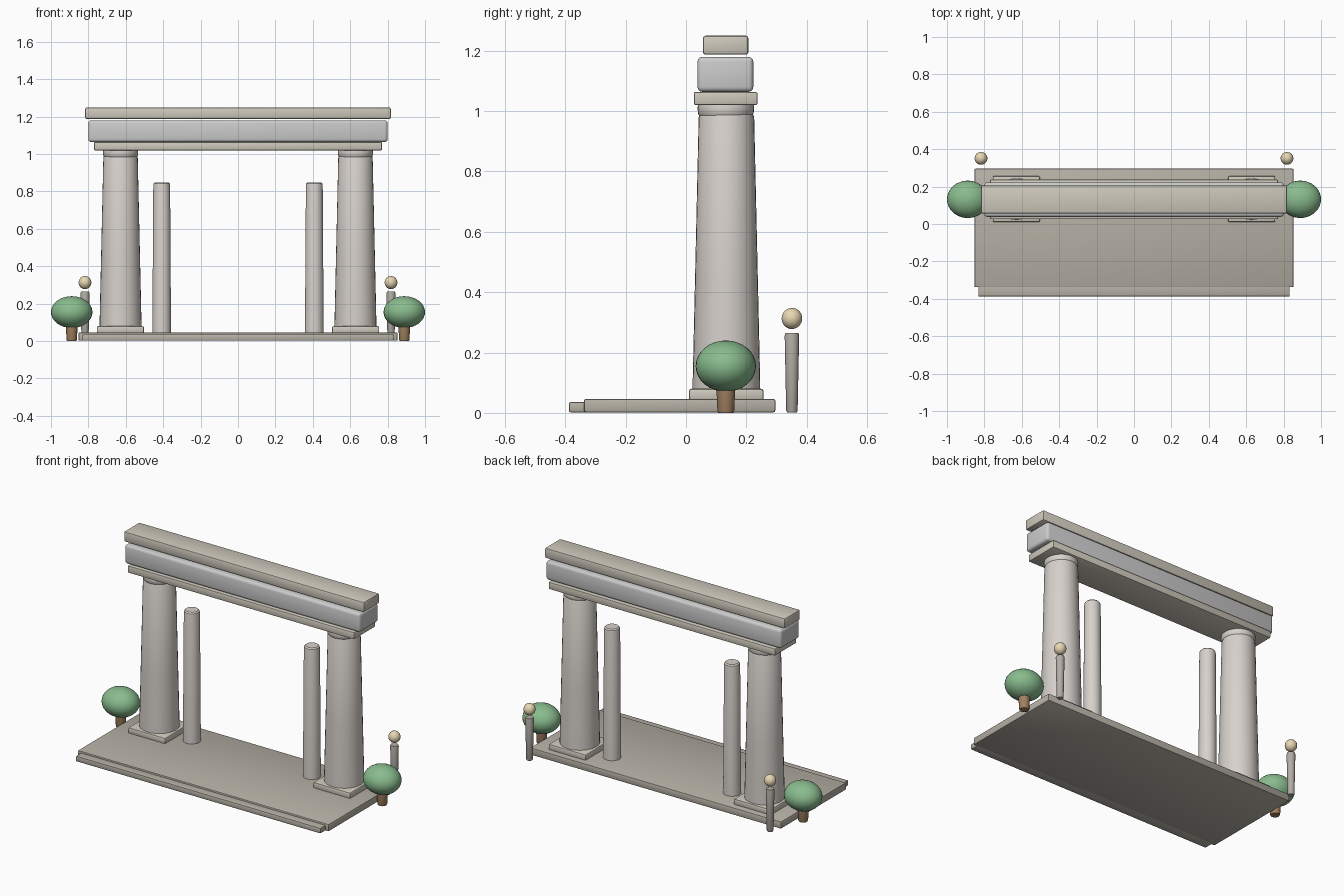
import bpy, math

if "Cube" in bpy.data.objects:
    bpy.data.objects.remove(bpy.data.objects["Cube"])


def material(name, rgb):
    m = bpy.data.materials.new(name)
    m.diffuse_color = (*rgb, 1)
    m.use_nodes = True
    m.node_tree.nodes["Principled BSDF"].inputs["Base Color"].default_value = m.diffuse_color
    return m


DARK = material("dark_stone", (0.47, 0.44, 0.38))
TAN = material("tan_stone", (0.62, 0.58, 0.50))
SHAFT = material("shaft_stone", (0.68, 0.64, 0.60))
PALE = material("pale_stone", (0.76, 0.76, 0.75))
POST = material("post_stone", (0.45, 0.42, 0.38))
GREEN = material("leaves", (0.25, 0.50, 0.27))
WOOD = material("bark", (0.36, 0.22, 0.12))
GOLD = material("lamp_glow", (0.80, 0.68, 0.45))


def finish(obj, name, mat):
    obj.name = name
    obj.data.materials.append(mat)
    bpy.ops.object.shade_smooth_by_angle(angle=math.radians(35))
    return obj


def box(name, x, y, z, mat, bevel=0.006, segments=2):
    """Bevelled block from (min, max) ranges."""
    bpy.ops.mesh.primitive_cube_add(size=1, location=[sum(r) / 2 for r in (x, y, z)])
    obj = bpy.context.object
    obj.scale = [r[1] - r[0] for r in (x, y, z)]
    bpy.ops.object.transform_apply(location=False, rotation=False, scale=True)
    mod = obj.modifiers.new("bevel", "BEVEL")
    mod.width, mod.segments = bevel, segments
    bpy.ops.object.modifier_apply(modifier=mod.name)
    return finish(obj, name, mat)


def turned(name, x, y, profile, mat, sides=32):
    """Closed solid of revolution from (radius, z) points."""
    verts, faces = [], []
    for r, z in profile:
        for i in range(sides):
            a = 2 * math.pi * i / sides
            verts.append((r * math.cos(a), r * math.sin(a), z))
    for k in range(len(profile) - 1):
        for i in range(sides):
            j = (i + 1) % sides
            b = k * sides
            faces.append((b + i, b + j, b + sides + j, b + sides + i))
    faces.append(tuple(reversed(range(sides))))
    faces.append(tuple(range(len(verts) - sides, len(verts))))
    mesh = bpy.data.meshes.new(name)
    mesh.from_pydata(verts, [], faces)
    obj = bpy.data.objects.new(name, mesh)
    bpy.context.collection.objects.link(obj)
    obj.location = (x, y, 0)
    bpy.ops.object.select_all(action="DESELECT")
    bpy.context.view_layer.objects.active = obj
    obj.select_set(True)
    return finish(obj, name, mat)


def ball(name, loc, radii, mat):
    bpy.ops.mesh.primitive_uv_sphere_add(segments=32, ring_count=16, radius=1, location=loc)
    bpy.context.object.scale = radii
    bpy.ops.object.transform_apply(location=False, rotation=False, scale=True)
    finish(bpy.context.object, name, mat)


# Platform and front step
box("platform", (-0.853, 0.853), (-0.338, 0.296), (0.002, 0.046), DARK)
box("front_step", (-0.832, 0.832), (-0.388, -0.32), (0.002, 0.036), DARK)

# Stacked beams
box("lower_beam", (-0.77, 0.77), (0.026, 0.237), (1.02, 1.064), TAN)
box("frieze", (-0.8, 0.8), (0.038, 0.223), (1.064, 1.18), PALE, 0.016, 3)
box("top_slab", (-0.817, 0.817), (0.056, 0.207), (1.187, 1.25), TAN, 0.009)

for s, side in ((-1, "left"), (1, "right")):
    # Main column with plinth and neck ring
    box(side + "_plinth", sorted((s * 0.503, s * 0.755)), (0.01, 0.257),
        (0.04, 0.08), TAN, 0.008)
    turned(side + "_column", s * 0.628, 0.134,
           [(0.112, 0.04), (0.112, 0.10), (0.104, 0.45), (0.092, 0.98), (0.088, 0.99)], SHAFT)
    turned(side + "_column_neck", s * 0.628, 0.132,
           [(0.088, 0.985), (0.092, 0.992), (0.094, 1.01), (0.092, 1.022)], SHAFT)
    # Slim inner column
    turned(side + "_inner_column", s * 0.408, 0.135,
           [(0.050, 0.04), (0.045, 0.83), (0.043, 0.842), (0.036, 0.849)], SHAFT)
    # Lamp post
    turned(side + "_lamp_post", s * 0.818, 0.351,
           [(0.016, 0.002), (0.019, 0.008), (0.024, 0.255), (0.022, 0.264)], POST)
    ball(side + "_lamp", (s * 0.818, 0.351, 0.313), (0.034, 0.034, 0.035), GOLD)
    # Round tree
    turned(side + "_trunk", s * 0.889, 0.132,
           [(0.025, 0.0), (0.028, 0.008), (0.032, 0.1)], WOOD)
    ball(side + "_foliage", (s * 0.889, 0.132, 0.155), (0.111, 0.1, 0.085), GREEN)
